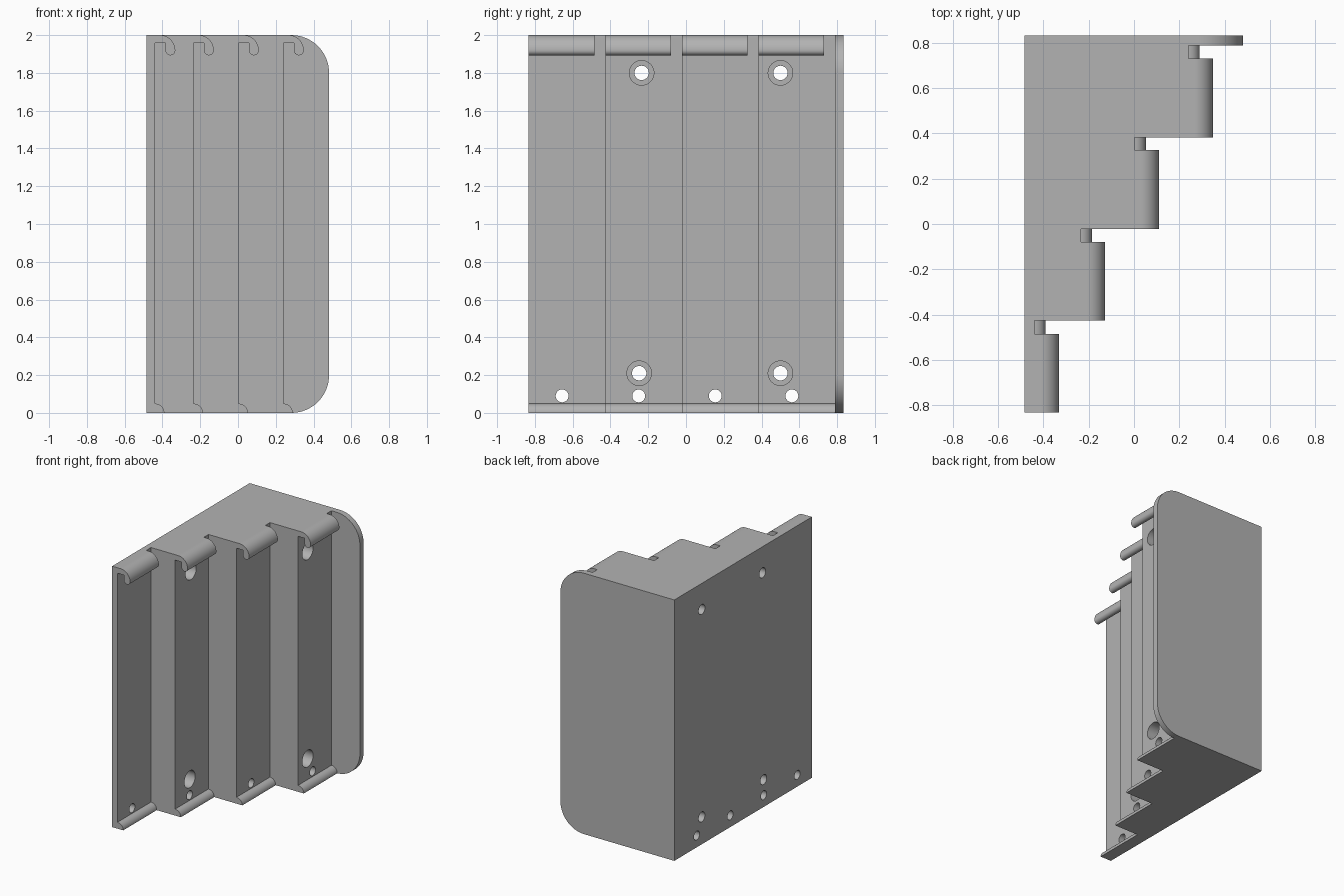
import bpy, bmesh, math
from mathutils import Vector

if "Cube" in bpy.data.objects:
    bpy.data.objects.remove(bpy.data.objects["Cube"])

grey = bpy.data.materials.new("plain_grey")
grey.diffuse_color = (0.45, 0.45, 0.45, 1)
grey.use_nodes = True
grey.node_tree.nodes["Principled BSDF"].inputs["Base Color"].default_value = grey.diffuse_color

BACK = -0.484
FACES = [-0.439, -0.235, 0.003, 0.241]         # x of each step face
EDGES = [-0.833, -0.427, -0.022, 0.383, 0.788]  # y borders of the steps
END = 0.833


def arc(cx, cz, r, a0, a1, n=16):
    return [(cx + r * math.cos(math.radians(a0 + (a1 - a0) * i / n)),
             cz + r * math.sin(math.radians(a0 + (a1 - a0) * i / n))) for i in range(n + 1)]


def prism(name, points, offset):
    """Extrude a closed 3D outline along offset."""
    bm = bmesh.new()
    face = bm.faces.new([bm.verts.new(p) for p in points])
    res = bmesh.ops.extrude_face_region(bm, geom=[face])
    verts = [v for v in res["geom"] if isinstance(v, bmesh.types.BMVert)]
    bmesh.ops.translate(bm, verts=verts, vec=Vector(offset))
    bmesh.ops.recalc_face_normals(bm, faces=bm.faces)
    me = bpy.data.meshes.new(name)
    bm.to_mesh(me)
    bm.free()
    me.materials.append(grey)
    ob = bpy.data.objects.new(name, me)
    bpy.context.collection.objects.link(ob)
    return ob


def xz_prism(name, pts, y0, y1):
    return prism(name, [(x, y0, z) for x, z in pts], (0, y1 - y0, 0))


def bore(name, y, z, r, x0, x1):
    return prism(name, [(x0, a, b) for a, b in arc(y, z, r, 0, 360, 40)[:-1]], (x1 - x0, 0, 0))


def combine(target, other, op):
    mod = target.modifiers.new(op, 'BOOLEAN')
    mod.operation = op
    mod.solver = 'EXACT'
    mod.object = other
    bpy.context.view_layer.objects.active = target
    bpy.ops.object.modifier_apply(modifier=mod.name)
    bpy.data.objects.remove(other)


# Stepped block
outline = [(BACK, EDGES[-1] + 0.01, 0), (BACK, EDGES[0], 0)]
for i, f in enumerate(FACES):
    outline += [(f, EDGES[i], 0), (f, EDGES[i + 1] + (0.01 if i == 3 else 0), 0)]
body = prism("stepped_holder", outline, (0, 0, 2))

# End plate with rounded front corners
plate = [(BACK, 0), *arc(0.282, 0.2, 0.2, -90, 0), *arc(0.282, 1.8, 0.2, 0, 90), (BACK, 2)]
combine(body, xz_prism("end_plate", plate, EDGES[-1], END), 'UNION')

for i, f in enumerate(FACES):
    y0, y1 = EDGES[i], EDGES[i + 1]
    # Top hook, shorter than its step
    hook = [(f - 0.02, 1.958), (f - 0.02, 2.0), *arc(f + 0.026, 1.919, 0.081, 90, 0),
            *arc(f + 0.081, 1.919, 0.026, 0, -180)[1:], (f + 0.055, 1.958)]
    combine(body, xz_prism("hook", hook, y0, y0 + 0.348), 'UNION')
    # Quarter-round bottom lip
    lip = [(f - 0.02, 0), *arc(f, 0, 0.049, 0, 90), (f - 0.02, 0.049)]
    combine(body, xz_prism("lip", lip, y0, y1 + 0.01), 'UNION')

# Counterbored screw holes
for y, z in [(-0.235, 1.8), (0.5, 1.8), (-0.248, 0.21), (0.5, 0.21)]:
    combine(body, bore("screw_hole", y, z, 0.038, -0.6, 0.6), 'DIFFERENCE')
    combine(body, bore("counterbore", y, z, 0.065, -0.385, 0.6), 'DIFFERENCE')

# Small holes above the lips
for i in range(4):
    combine(body, bore("cable_hole", -0.656 + 0.4055 * i, 0.09, 0.034, -0.6, 0.6), 'DIFFERENCE')

bpy.ops.object.select_all(action='DESELECT')
body.select_set(True)
bpy.context.view_layer.objects.active = body
bpy.ops.object.shade_smooth_by_angle(angle=math.radians(30))
